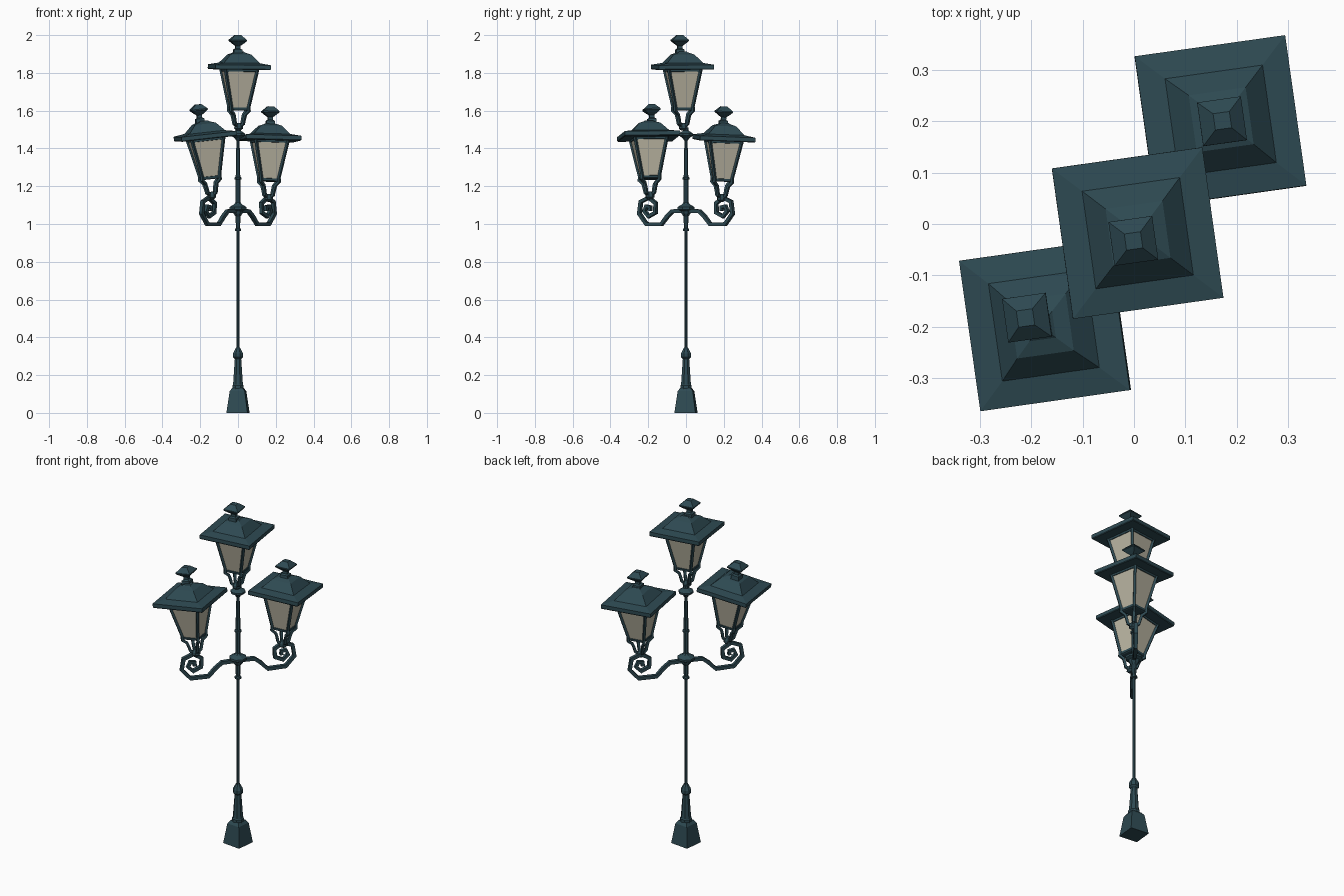
import bpy, bmesh, math
from mathutils import Matrix, Vector

if "Cube" in bpy.data.objects:
    bpy.data.objects.remove(bpy.data.objects["Cube"])


def material(name, rgb):
    m = bpy.data.materials.new(name)
    m.diffuse_color = (*rgb, 1)
    m.use_nodes = True
    m.node_tree.nodes["Principled BSDF"].inputs["Base Color"].default_value = m.diffuse_color
    return m


METAL = material("dark teal metal", (0.027, 0.068, 0.085))
GLASS = material("warm grey glass", (0.50, 0.47, 0.37))


def add(name, bm, mat, matrix=None):
    bmesh.ops.recalc_face_normals(bm, faces=bm.faces)
    me = bpy.data.meshes.new(name)
    bm.to_mesh(me)
    bm.free()
    me.materials.append(mat)
    ob = bpy.data.objects.new(name, me)
    if matrix:
        ob.matrix_world = matrix
    bpy.context.collection.objects.link(ob)
    return ob


def loft(name, rings, sides, mat, matrix=None):
    """Stack of regular rings (z, half width across flats), capped."""
    bm = bmesh.new()
    loops = []
    for z, h in rings:
        r = h / math.cos(math.pi / sides)
        loops.append([bm.verts.new((r * math.cos(a), r * math.sin(a), z))
                      for a in [(i + .5) * math.tau / sides for i in range(sides)]])
    for a, b in zip(loops, loops[1:]):
        for i in range(sides):
            j = (i + 1) % sides
            bm.faces.new((a[i], a[j], b[j], b[i]))
    bm.faces.new(loops[0])
    bm.faces.new(loops[-1])
    return add(name, bm, mat, matrix)


def sweep(name, paths, w, mat, matrix=None):
    """Square bars of half thickness w; each path lies in a vertical plane: (angle, [(r, z)])."""
    bm = bmesh.new()
    for ang, pts in paths:
        out = Vector((math.cos(ang), math.sin(ang), 0))
        side = Vector((-out.y, out.x, 0))
        P = [out * r + Vector((0, 0, z)) for r, z in pts]
        loops = []
        for i, p in enumerate(P):
            t = (P[min(i + 1, len(P) - 1)] - P[max(i - 1, 0)]).normalized()
            n = t.cross(side)
            loops.append([bm.verts.new(p + (side * a + n * b) * w)
                          for a, b in ((1, 1), (-1, 1), (-1, -1), (1, -1))])
        for a, b in zip(loops, loops[1:]):
            for i in range(4):
                j = (i + 1) % 4
                bm.faces.new((a[i], a[j], b[j], b[i]))
        bm.faces.new(loops[0])
        bm.faces.new(loops[-1])
    return add(name, bm, mat, matrix)


# Post: square foot, tapered pedestal, thin pole with collars
turn = Matrix.Rotation(math.radians(-6), 4, 'Z')
loft("foot", [(0, .056), (.115, .040), (.132, .028)], 4, METAL, turn)
loft("pedestal", [(.125, .030), (.145, .030), (.15, .026), (.285, .017), (.295, .026),
                  (.315, .026), (.345, .011)], 8, METAL)
loft("pole", [(.33, .0085), (.962, .0085), (.964, .017), (.974, .017), (.978, .011),
              (1.04, .013), (1.055, .024), (1.07, .028), (1.078, .044), (1.09, .044),
              (1.105, .020), (1.115, .013), (1.235, .013), (1.237, .018), (1.247, .018),
              (1.25, .012), (1.35, .011), (1.44, .008), (1.455, .018), (1.468, .038),
              (1.478, .038), (1.495, .014), (1.51, .014)], 8, METAL)

# Scrolled arms on both sides
scroll = [(0, 1.07), (.09, 1.068), (.125, 1.04), (.165, .998), (.265, 1.0), (.313, 1.055),
          (.303, 1.118), (.25, 1.14), (.203, 1.11), (.205, 1.06), (.25, 1.04),
          (.278, 1.068), (.265, 1.095), (.24, 1.09), (.242, 1.07)]
arm = math.radians(52)
sweep("scroll_arms", [(arm, scroll), (arm + math.pi, scroll)], .010, METAL)


def lantern(tag, base, lean, tip):
    m = (Matrix.Translation(base) @ Matrix.Rotation(lean[0], 4, 'Y')
         @ Matrix.Rotation(-lean[1], 4, 'X') @ Matrix.Rotation(math.radians(8), 4, 'Z'))
    corners = [math.pi / 4 + i * math.pi / 2 for i in range(4)]
    # Knob and four curved cradle legs
    loft(tag + "_knob", [(0, .010), (.010, .022), (.025, .022), (.04, .012)], 8, METAL, m)
    leg = [(.008, .02), (.030, .035), (.036, .06), (.044, .085), (.068, .105), (.066, .125)]
    sweep(tag + "_cradle", [(c, leg) for c in corners], .007, METAL, m)
    # Glass body, bottom frame, corner bars
    loft(tag + "_glass", [(.115, .043), (.322, .085)], 4, GLASS, m)
    loft(tag + "_bottom_frame", [(.107, .040), (.110, .047), (.122, .049), (.124, .040)], 4, METAL, m)
    s = math.sqrt(2)
    bar = [(.044 * s, .112), (.086 * s, .325)]
    sweep(tag + "_corner_bars", [(c, bar) for c in corners], .0065, METAL, m)
    # Corner brackets under the eaves
    bm = bmesh.new()
    for i in range(4):
        R = Matrix.Rotation(i * math.pi / 2, 3, 'Z')
        for sx in (-1, 1):
            tri = [(sx * .085, -.0875, .324), (sx * .056, -.0875, .324), (sx * .080, -.0825, .298)]
            bm.faces.new([bm.verts.new(R @ Vector(p)) for p in tri])
    add(tag + "_brackets", bm, METAL, m)
    loft(tag + "_top_frame", [(.312, .0845), (.313, .0865), (.326, .089)], 4, METAL, m)
    # Hipped roof with wide flat eaves
    loft(tag + "_roof", [(.323, .145), (.327, .148), (.348, .148), (.358, .096),
                         (.402, .056), (.413, .026), (.418, .020)], 4, METAL, m)
    # Finial, sitting a little off centre
    f = Matrix.Translation((tip[0], tip[1], 0)) @ m
    loft(tag + "_finial", [(.395, .024), (.428, .022), (.434, .013), (.448, .013),
                           (.462, .030), (.474, .043), (.480, .043), (.505, .016)], 4, METAL, f)


lantern("top_lantern", (.003, -.015, 1.495), (.012, -.008), (-.010, -.014))
lantern("right_lantern", (.161, .187, 1.118), (.022, .040), (0, -.006))
lantern("left_lantern", (-.137, -.190, 1.131), (-.108, -.022), (-.020, .018))
